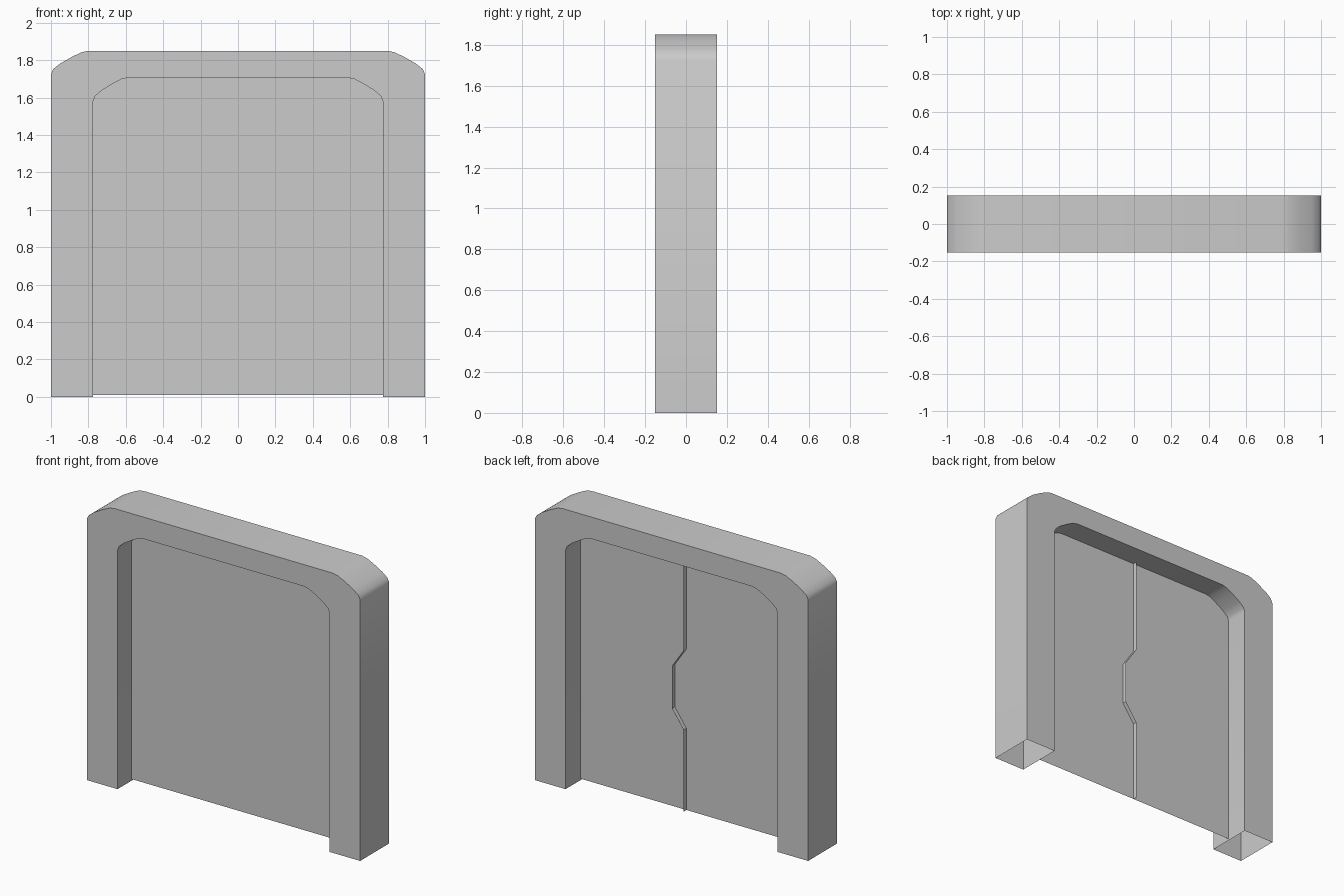
import bpy, math

if "Cube" in bpy.data.objects:
    bpy.data.objects.remove(bpy.data.objects["Cube"])

# Flattened corner rounding, as fractions of the corner's width and height
CORNER = [(1, 0), (0.94, 0.22), (0.75, 0.46), (0.43, 0.75), (0.18, 0.94), (0, 1)]
HALF_DEPTH = 0.152
DOOR_Y = -0.004


def make(name, verts, faces, smooth=False):
    mesh = bpy.data.meshes.new(name)
    mesh.from_pydata(verts, [], faces)
    obj = bpy.data.objects.new(name, mesh)
    bpy.context.collection.objects.link(obj)
    if smooth:
        bpy.ops.object.select_all(action='DESELECT')
        obj.select_set(True)
        bpy.context.view_layer.objects.active = obj
        bpy.ops.object.shade_smooth_by_angle(angle=math.radians(40))
    return obj


def half_arch(width, shoulder, top, straight, bottom):
    """Right half of an arch outline, from the floor up to the flat top."""
    pts = [(width, bottom)]
    for u, v in CORNER:
        pts.append((straight + (width - straight) * u, shoulder + (top - shoulder) * v))
    return pts


def full_arch(*args):
    right = half_arch(*args)
    return right + [(-x, z) for x, z in reversed(right)]


# Frame: four walls swept along the arch, open at the feet
outer = full_arch(1.0, 1.725, 1.85, 0.80, 0.0)
inner = full_arch(0.775, 1.58, 1.706, 0.59, 0.0)
loops = [(outer, -HALF_DEPTH), (outer, HALF_DEPTH), (inner, HALF_DEPTH), (inner, -HALF_DEPTH)]
verts = [(x, y, z) for loop, y in loops for x, z in loop]
n = len(outer)
faces = []
for k in range(4):
    a, b = k * n, ((k + 1) % 4) * n
    faces += [(a + i, b + i, b + i + 1, a + i + 1) for i in range(n - 1)]
make("door_frame", verts, faces, smooth=True)

# Doors: two thin leaves meeting along a notched seam
seam = [(0, 1.706), (0, 1.075), (0.085, 0.95), (0.085, 0.67), (0, 0.55), (0, 0.01)]
right = half_arch(0.775, 1.58, 1.706, 0.59, 0.01)
for name, side in (("right_door", 1), ("left_door", -1)):
    outline = [(x * side, z) for x, z in right] + seam
    order = list(range(len(outline)))
    if side < 0:
        order.reverse()
    make(name, [(x, DOOR_Y, z) for x, z in outline], [order[::-1]])

# Seam lip: narrow strip standing out from the back of the doors
m = len(seam)
make("seam_lip",
     [(x, DOOR_Y, z) for x, z in seam] + [(x, DOOR_Y + 0.028, z) for x, z in seam],
     [(i, i + 1, m + i + 1, m + i) for i in range(m - 1)])
